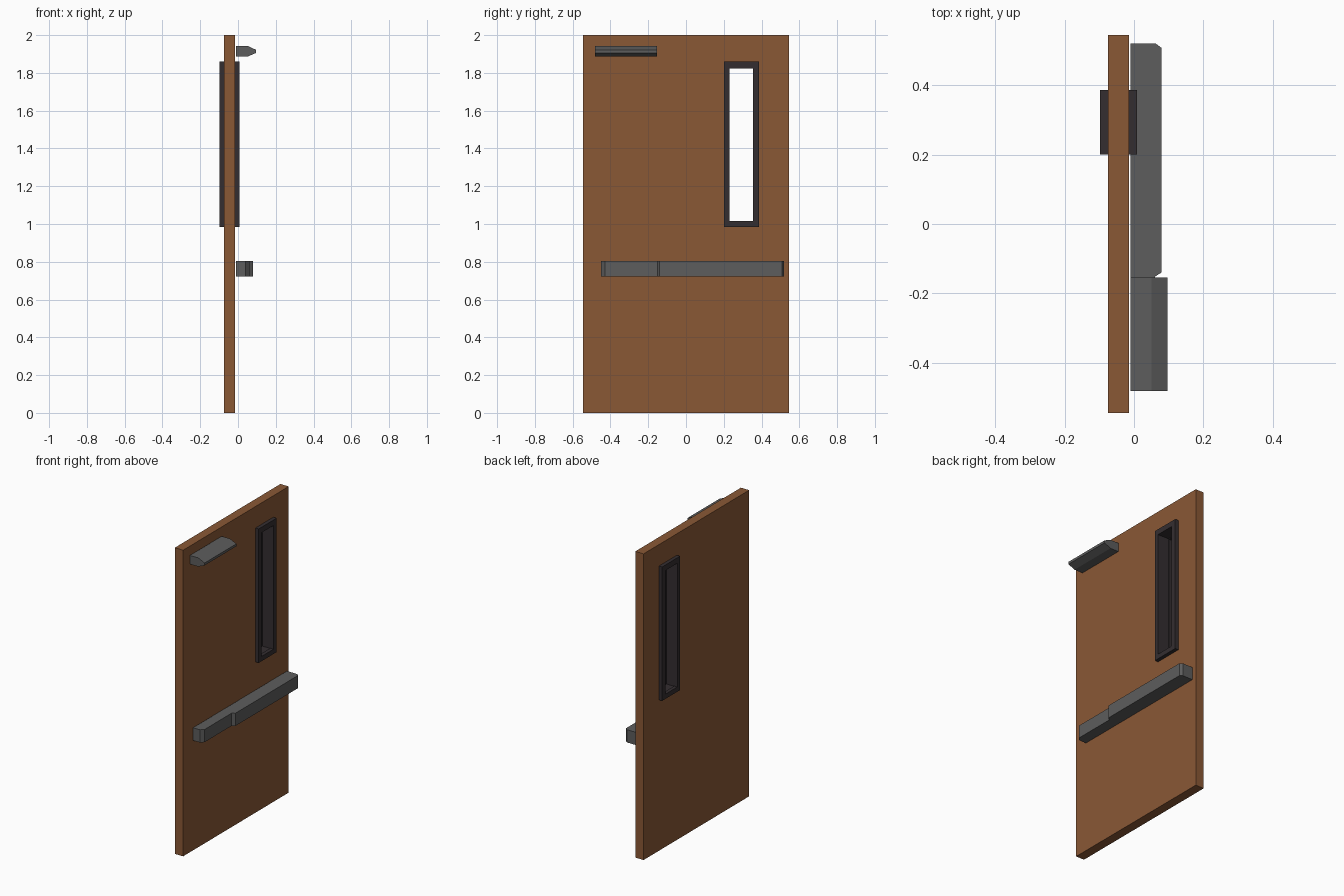
import bpy, bmesh
from mathutils import Vector

if "Cube" in bpy.data.objects:
    bpy.data.objects.remove(bpy.data.objects["Cube"])


def material(name, rgb):
    m = bpy.data.materials.new(name)
    m.diffuse_color = (*rgb, 1)
    m.use_nodes = True
    m.node_tree.nodes["Principled BSDF"].inputs["Base Color"].default_value = m.diffuse_color
    return m


WOOD = material("brown_wood", (0.255, 0.098, 0.036))
DARK = material("dark_frame", (0.034, 0.027, 0.030))
GREY = material("grey_metal", (0.11, 0.11, 0.11))


def finish(name, bm, mat):
    bmesh.ops.recalc_face_normals(bm, faces=bm.faces)
    me = bpy.data.meshes.new(name)
    bm.to_mesh(me)
    bm.free()
    me.materials.append(mat)
    ob = bpy.data.objects.new(name, me)
    bpy.context.collection.objects.link(ob)
    return ob


def prism(name, points, direction, mat):
    """Extrude a closed 3D profile along a direction."""
    bm = bmesh.new()
    face = bm.faces.new([bm.verts.new(p) for p in points])
    ext = bmesh.ops.extrude_face_region(bm, geom=[face])["geom"]
    verts = [g for g in ext if isinstance(g, bmesh.types.BMVert)]
    bmesh.ops.translate(bm, verts=verts, vec=Vector(direction))
    return finish(name, bm, mat)


def ring(name, x0, x1, outer, inner, mat):
    """Rectangular slab with a rectangular hole; rects are (y0, y1, z0, z1)."""
    bm = bmesh.new()

    def loop(x, r):
        y0, y1, z0, z1 = r
        return [bm.verts.new((x, y, z)) for y, z in
                ((y0, z0), (y1, z0), (y1, z1), (y0, z1))]

    loops = [loop(x0, outer), loop(x1, outer), loop(x1, inner), loop(x0, inner)]
    for a, b in zip(loops, loops[1:] + loops[:1]):
        for i in range(4):
            j = (i + 1) % 4
            bm.faces.new((a[i], a[j], b[j], b[i]))
    return finish(name, bm, mat)


# Door leaf with window cut-out
hole = (0.213, 0.371, 1.0, 1.84)
ring("door_leaf", -0.075, -0.015, (-0.545, 0.545, 0.0, 2.0), hole, WOOD)

# Window trim on both faces, and the lining through the opening
trim_outer = (0.201, 0.386, 0.985, 1.86)
opening = (0.229, 0.354, 1.016, 1.824)
for side, x0, x1 in (("front", -0.015, 0.009), ("back", -0.098, -0.075)):
    ring("window_trim_" + side, x0, x1, trim_outer, opening, DARK)
ring("window_lining", -0.075, -0.015, hole, (0.225, 0.359, 1.012, 1.828), DARK)

# Push bar: plan profile with chamfered ends and a step, extruded upward
bar = [(-0.01, 0.52), (0.063, 0.52), (0.079, 0.508), (0.079, -0.14),
       (0.06, -0.152), (0.06, -0.43), (0.04, -0.45), (-0.01, -0.45)]
prism("push_bar", [(x, y, 0.722) for x, y in bar], (0, 0, 0.083), GREY)

# Door closer: side profile tapering outward, extruded along the door
closer = [(-0.01, 1.886), (0.05, 1.886), (0.096, 1.906), (0.096, 1.922),
          (0.05, 1.943), (-0.01, 1.943)]
prism("door_closer", [(x, -0.482, z) for x, z in closer], (0, 0.328, 0), GREY)
